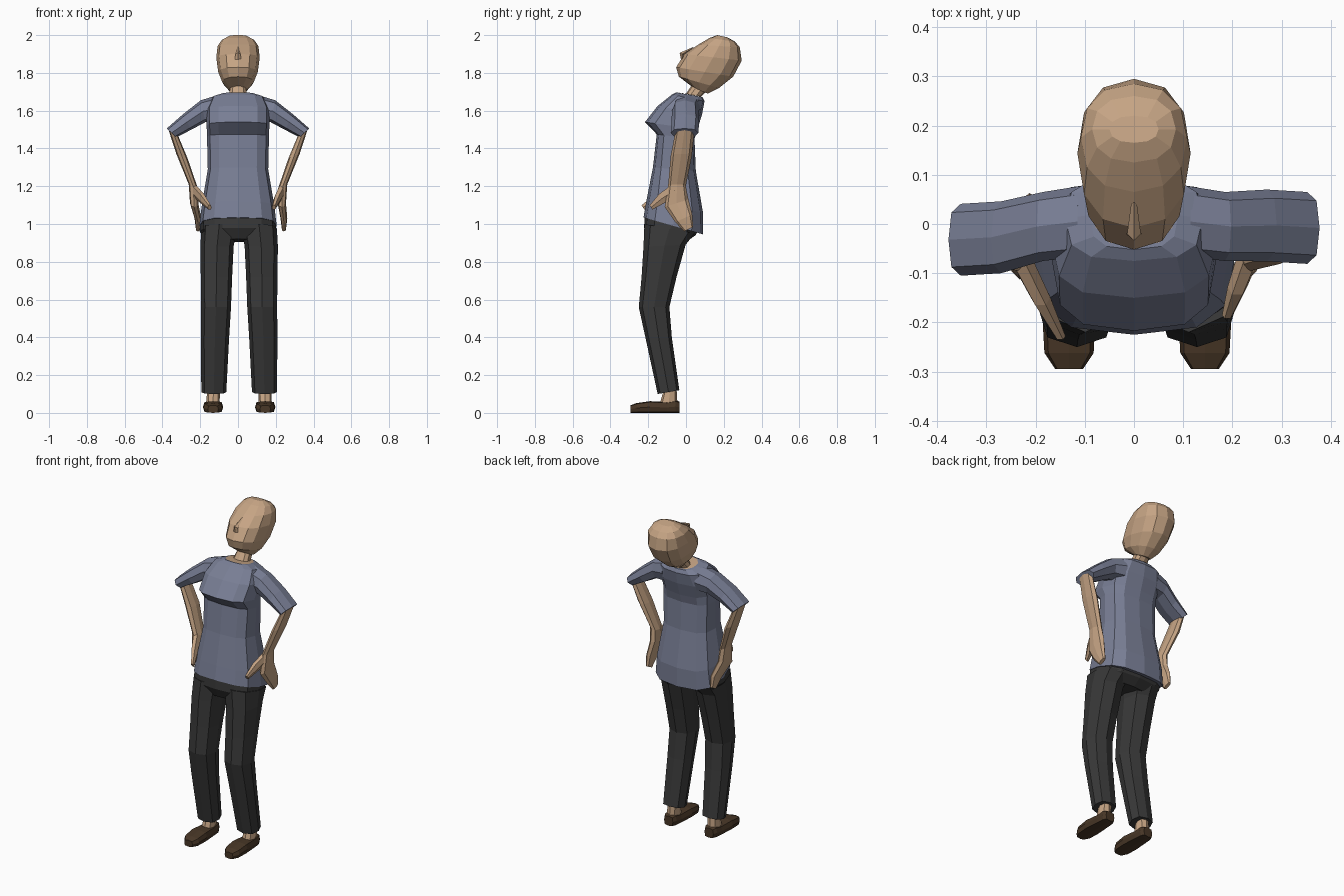
import bpy, bmesh, math
from mathutils import Vector as V


def material(name, rgb):
    m = bpy.data.materials.new(name)
    m.diffuse_color = (*rgb, 1)
    return m


SKIN = material("skin", (0.56, 0.37, 0.23))
CLOTH = material("shirt_cloth", (0.19, 0.21, 0.30))
DARK = material("trouser_cloth", (0.04, 0.04, 0.04))
LEATHER = material("shoe_leather", (0.065, 0.038, 0.02))


def power(t, p):
    return math.copysign(abs(t) ** (2 / p), t) if abs(t) > 1e-6 else 0.0


def loft(name, mat, rings, n=10, p=2.3):
    """Skin flat-faced superellipse rings, each (centre, half axis u, half axis v)."""
    bm = bmesh.new()
    rows = []
    for c, u, v in rings:
        angs = [2 * math.pi * i / n for i in range(n)]
        rows.append([bm.verts.new(V(c) + V(u) * power(math.cos(a), p) + V(v) * power(math.sin(a), p))
                     for a in angs])
    for a, b in zip(rows, rows[1:]):
        for i in range(n):
            j = (i + 1) % n
            bm.faces.new((a[i], a[j], b[j], b[i]))
    bm.faces.new(rows[0])
    bm.faces.new(rows[-1])
    bmesh.ops.recalc_face_normals(bm, faces=bm.faces)
    me = bpy.data.meshes.new(name)
    bm.to_mesh(me)
    bm.free()
    me.materials.append(mat)
    ob = bpy.data.objects.new(name, me)
    bpy.context.collection.objects.link(ob)
    return ob


def body(x, yf, zf, yb, zb, w):
    """Ring from its front point, back point and half width."""
    f, b = V((x, yf, zf)), V((x, yb, zb))
    return (f + b) / 2, (f - b) / 2, V((w, 0, 0))


# head, tilted back
loft("head", SKIN, [body(0, *r) for r in (
    (0.035, 1.725, 0.115, 1.69, 0.045),
    (-0.038, 1.78, 0.175, 1.72, 0.083),
    (-0.052, 1.83, 0.25, 1.78, 0.105),
    (-0.008, 1.90, 0.295, 1.865, 0.115),
    (0.065, 1.95, 0.285, 1.935, 0.108),
    (0.125, 1.985, 0.26, 1.965, 0.085),
    (0.165, 2.0, 0.22, 1.988, 0.05))], 12)

# neck, spreading under the collar
loft("neck", SKIN, [body(0, *r) for r in (
    (-0.048, 1.697, 0.083, 1.674, 0.082),
    (0.0, 1.69, 0.08, 1.675, 0.05),
    (0.03, 1.735, 0.11, 1.705, 0.042))], 10)

# nose wedge
loft("nose", SKIN, [
    ((0, 0.04, 1.935), (0.006, 0, 0), (0, 0.005, 0.005)),
    ((0, -0.02, 1.90), (0.014, 0, 0), (0, -0.014, 0.006)),
    ((0, -0.02, 1.865), (0.016, 0, 0), (0, -0.006, 0.003))], 4, 2)

# shirt body
loft("shirt", CLOTH, [body(0, *r) for r in (
    (-0.225, 1.035, 0.09, 0.945, 0.205),
    (-0.21, 1.12, 0.09, 1.06, 0.193),
    (-0.175, 1.30, 0.052, 1.28, 0.16),
    (-0.155, 1.475, 0.045, 1.45, 0.164),
    (-0.217, 1.54, 0.06, 1.50, 0.166),
    (-0.15, 1.625, 0.085, 1.58, 0.168),
    (-0.075, 1.685, 0.098, 1.65, 0.14),
    (-0.052, 1.697, 0.088, 1.672, 0.09))], 12, 2.9)

# trouser seat
loft("trouser_seat", DARK, [body(0, *r) for r in (
    (-0.218, 1.06, 0.075, 0.985, 0.198),
    (-0.222, 0.98, 0.05, 0.94, 0.203),
    (-0.19, 0.92, 0.0, 0.905, 0.17))], 12, 2.9)

for side, s in (("left", 1), ("right", -1)):
    def at(x, y, z):
        return (s * x, y, z)

    def leg(x, *r):
        return body(s * x + 0.006, *r)

    # leg and ankle
    loft(side + "_trouser_leg", DARK, [leg(*r) for r in (
        (0.105, -0.22, 1.0, 0.045, 0.95, 0.095),
        (0.117, -0.225, 0.88, -0.002, 0.89, 0.088),
        (0.12, -0.235, 0.72, -0.05, 0.72, 0.083),
        (0.122, -0.25, 0.56, -0.088, 0.56, 0.079),
        (0.128, -0.215, 0.40, -0.075, 0.40, 0.075),
        (0.134, -0.15, 0.10, -0.035, 0.12, 0.066))], 8, 2.5)
    loft(side + "_ankle", SKIN, [leg(*r) for r in (
        (0.138, -0.14, 0.045, -0.045, 0.045, 0.035),
        (0.136, -0.115, 0.13, -0.05, 0.13, 0.034))], 8)

    # shoe: rings of (y, half width, height) from toe to heel
    loft(side + "_shoe", LEATHER, [
        ((s * 0.138 + 0.006, y, h / 2), (w, 0, 0), (0, 0, h / 2)) for y, w, h in (
            (-0.295, 0.028, 0.04), (-0.262, 0.05, 0.052), (-0.19, 0.054, 0.062),
            (-0.1, 0.046, 0.058), (-0.055, 0.042, 0.066), (-0.035, 0.03, 0.06))], 8, 4)

    # sleeve, out to the elbow
    dy = 0.012 * s
    loft(side + "_sleeve", CLOTH, [(at(x, y, z), (0, ry, 0), at(vx, 0, vz)) for x, y, z, ry, vx, vz in (
        (0.11, 0.005, 1.61, 0.072, 0.005, 0.07),
        (0.185, -0.005, 1.597, 0.07, 0.012, 0.058),
        (0.27, -0.015 + dy, 1.54, 0.073, 0.02, 0.042),
        (0.352, -0.02 + dy, 1.482, 0.073, 0.025, 0.024))], 8, 2.5)

    # forearm and hand resting on the hip; the two hands differ slightly
    back = 0.0 if s > 0 else 0.025
    tip_x = 0.243 if s > 0 else 0.212
    loft(side + "_forearm_and_hand", SKIN, [(at(x, y, z), (0, ry, rz), at(vx, 0, vz))
                                            for x, y, z, ry, rz, vx, vz in (
        (0.345, -0.018 + dy, 1.49, 0.05, 0, 0.026, 0.018),
        (0.297, -0.025, 1.36, 0.056, 0, 0.03, 0.012),
        (0.237, -0.048, 1.20, 0.047, 0, 0.024, 0.01),
        (0.232, -0.05, 1.11, 0.063, 0.02, 0.022, 0),
        (tip_x, -0.012 + back, 1.03, 0.045, 0.02, 0.018, 0),
        (tip_x, 0.014 + back, 0.973, 0.024, 0.012, 0.011, 0))], 8, 2.3)

    # thumb reaching forward over the hip
    tx, ty = (0.19, -0.185) if s > 0 else (0.15, -0.228)
    loft(side + "_thumb", SKIN, [
        (at(0.235, -0.06, 1.18), at(0.024, 0, 0), (0, -0.02, 0.03)),
        (at(0.5 * tx + 0.115, 0.5 * ty - 0.035, 1.135), at(0.02, 0, 0), (0, -0.018, 0.026)),
        (at(tx, ty, 1.088), at(0.011, 0, 0), (0, -0.008, 0.013))], 6, 2.2)
